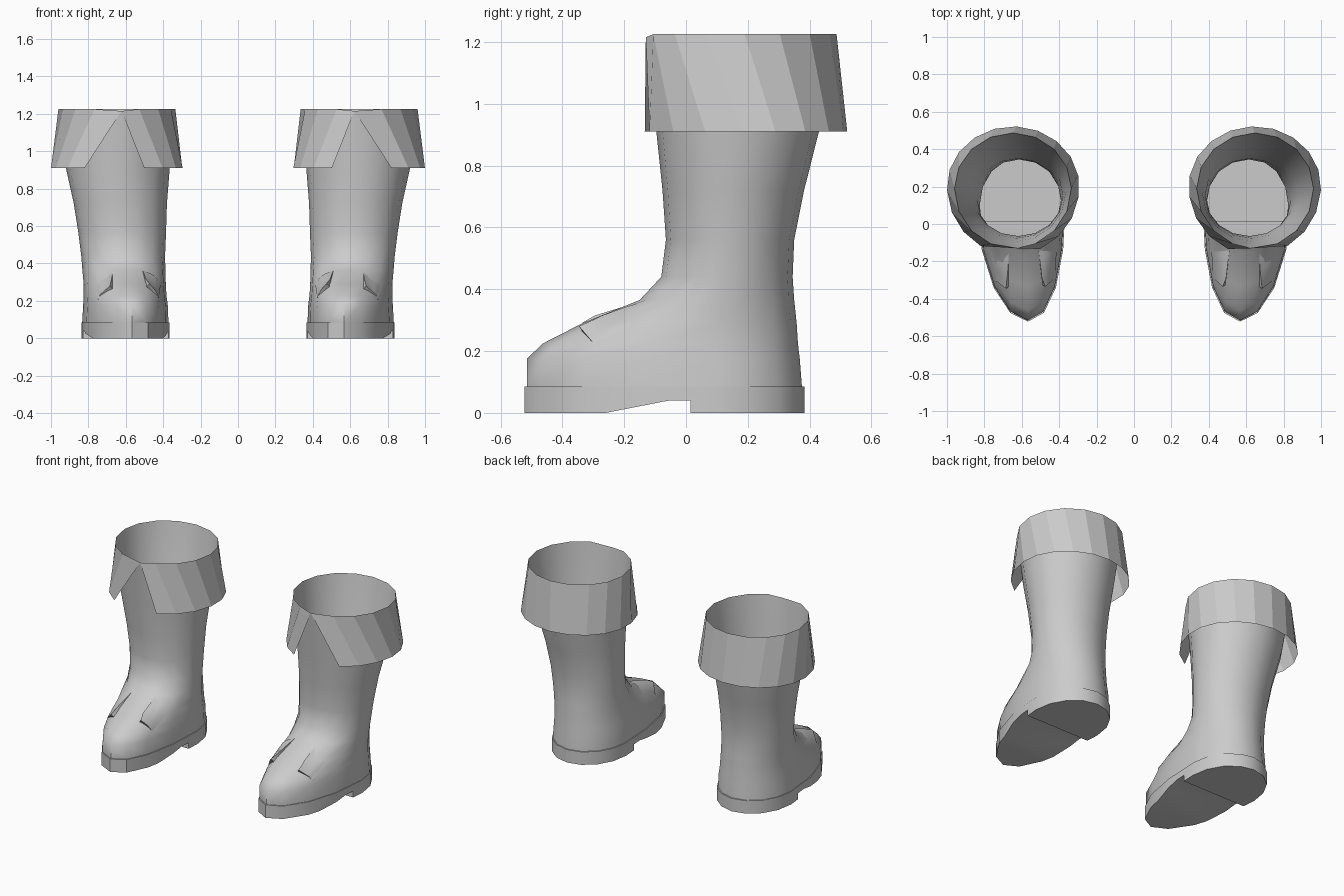
import bpy, bmesh
from math import sin, cos, radians, pi
from mathutils import Vector
from mathutils.bvhtree import BVHTree

if "Cube" in bpy.data.objects:
    bpy.data.objects.remove(bpy.data.objects["Cube"])

N = 16


def point(a, x0, x1, y0, y1, yc, z, skew=0.0):
    """Point on an egg-shaped outline: separate front and back half ellipses."""
    s = sin(a)
    y = yc + s * ((y1 - yc) if s > 0 else (yc - y0))
    x = (x0 + x1) / 2 + cos(a) * (x1 - x0) / 2
    return Vector((x + (skew * s * s if s < 0 else 0), y, z))


def ring(*args):
    return [point(-pi / 2 + 2 * pi * k / N, *args) for k in range(N)]


def loft(rows, closed=True):
    """Vertices and faces of stacked rows of points."""
    n = len(rows[0])
    verts = [p for r in rows for p in r]
    faces = []
    for i in range(len(rows) - 1):
        for k in range(n if closed else n - 1):
            j = (k + 1) % n
            faces.append((i * n + k, i * n + j, (i + 1) * n + j, (i + 1) * n + k))
    return verts, faces


def make(name, verts, faces):
    me = bpy.data.meshes.new(name)
    me.from_pydata([tuple(v) for v in verts], [], faces)
    ob = bpy.data.objects.new(name, me)
    bpy.context.collection.objects.link(ob)
    return ob


def activate(ob):
    bpy.ops.object.select_all(action='DESELECT')
    ob.select_set(True)
    bpy.context.view_layer.objects.active = ob


def finish(ob, angle=None):
    """Shade smooth if wanted and mirror to the other boot."""
    activate(ob)
    if angle:
        bpy.ops.object.shade_smooth_by_angle(angle=radians(angle))
    m = ob.modifiers.new("Mirror", 'MIRROR')
    m.use_mirror_merge = False


# Upper: foot and shaft, stacked outlines from sole to top edge
slices = [
    (.372, .833, -.515, .375, .10, .085, -.035),
    (.375, .828, -.515, .368, .10, .175, -.035),
    (.382, .825, -.462, .362, .10, .225, -.035),
    (.386, .825, -.335, .358, .10, .29, -.035),
    (.388, .832, -.150, .350, .11, .365, -.02),
    (.390, .838, -.080, .345, .13, .44, 0),
    (.385, .853, -.065, .350, .14, .56, 0),
    (.380, .878, -.076, .382, .15, .72, 0),
    (.365, .920, -.096, .430, .17, .91, 0),
    (.335, .960, -.130, .487, .19, 1.225, 0),
]
rows = [ring(*s) for s in slices]
rows[-1][0] += Vector((-.025, 0, -.01))
top = rows[-1]
verts, faces = loft(rows)
upper = make("boot_upper", verts, faces)
tree = BVHTree.FromPolygons(verts, faces)
finish(upper, 50)

# Cuff: folded-down band, split at the front
a0, a1 = radians(-90 + 29.5), radians(270 - 24)
low = [point(a0 + (a1 - a0) * k / N, .292, 1.0, -.165, .522, .20, .91)
       for k in range(N + 1)]
verts, faces = loft([low, top + [top[0]]], closed=False)
finish(make("cuff", verts, faces))

# Sole: prism with an arch cut in front of the heel
dims = (.366, .837, -.522, .383, .10)
verts, faces = loft([ring(*dims, 0, -.035), ring(*dims, .085, -.035)])
faces += [tuple(reversed(range(N))), tuple(range(N, 2 * N))]
sole = make("sole", verts, faces)

arch = [(-.26, 0), (-.26, -.1), (.015, -.1), (.015, .04), (-.055, .04)]
verts, faces = loft([[Vector((x, y, z)) for y, z in arch] for x in (.2, 1.0)])
faces += [(4, 3, 2, 1, 0), (5, 6, 7, 8, 9)]
cutter = make("arch_cutter", verts, faces)
bm = bmesh.new()
bm.from_mesh(cutter.data)
bmesh.ops.recalc_face_normals(bm, faces=bm.faces)
bm.to_mesh(cutter.data)
bm.free()
cut = sole.modifiers.new("Arch", 'BOOLEAN')
cut.operation, cut.solver, cut.object = 'DIFFERENCE', 'EXACT', cutter
activate(sole)
bpy.ops.object.modifier_apply(modifier="Arch")
bpy.data.objects.remove(cutter)

# Open the sole inside the boot, leaving a narrow welt around the edge
bm = bmesh.new()
bm.from_mesh(sole.data)
caps = [f for f in bm.faces if f.calc_center_median().z > .08]
bmesh.ops.inset_region(bm, faces=caps, thickness=.012)
bmesh.ops.delete(bm, geom=[f for f in caps if f.is_valid], context='FACES')
bm.to_mesh(sole.data)
bm.free()
finish(sole, 35)


# Folds: lifted leather corners on either side of the instep
def on_foot(x, y, lift):
    hit, nor, _, _ = tree.ray_cast(Vector((x, y, .6)), Vector((0, 0, -1)))
    if hit is None:
        hit, nor, _, _ = tree.find_nearest(Vector((x, y, .25)))
    if nor.z < 0:
        nor = -nor
    return hit + nor * lift


def fold(name, back_in, front_in, front_out, back_out, steps=5):
    def grid(u, s, lift):
        b = Vector(back_in).lerp(Vector(back_out), u)
        f = Vector(front_in).lerp(Vector(front_out), u)
        p = b.lerp(f, s)
        return on_foot(p.x, p.y, lift)
    t = [i / steps for i in range(steps + 1)]
    rows = []
    for s in t + [1.0]:
        base = len(rows) > steps
        row = [grid(0, s, -.004)]
        row += [grid(u, s, -.004 if base else .001 + .024 * s * (1 - u)) for u in t]
        rows.append(row)
    verts, faces = loft(rows, closed=False)
    finish(make(name, verts, faces), 40)


fold("outer_fold", (.67, -.16), (.67, -.335), (.75, -.295), (.775, -.16))
fold("inner_fold", (.51, -.14), (.49, -.325), (.425, -.29), (.415, -.15))
